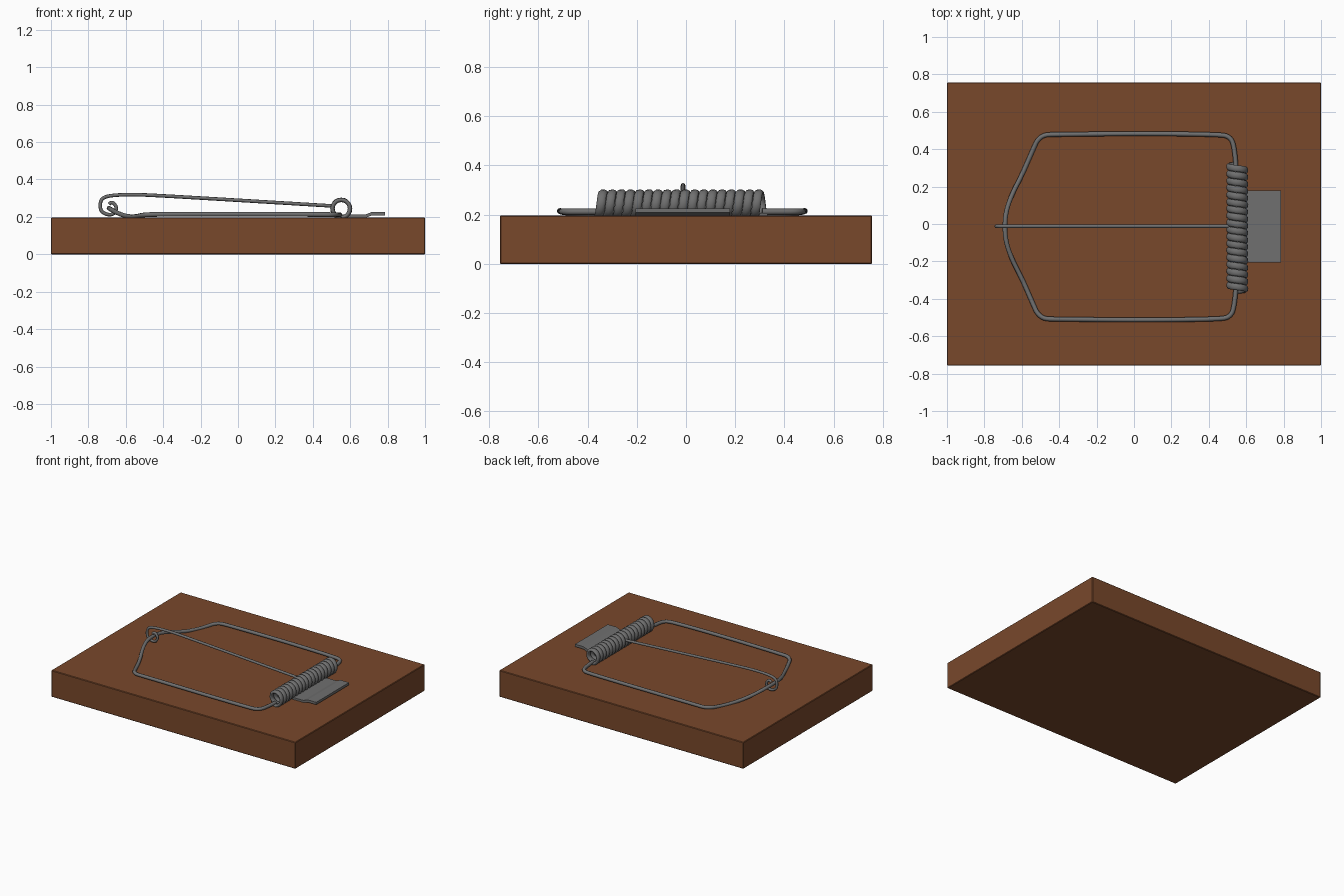
import bpy, bmesh, math

if "Cube" in bpy.data.objects:
    bpy.data.objects.remove(bpy.data.objects["Cube"])

CY = -0.015  # centre line of the metal parts


def material(name, col):
    m = bpy.data.materials.new(name)
    m.diffuse_color = (*col, 1)
    m.use_nodes = True
    m.node_tree.nodes["Principled BSDF"].inputs["Base Color"].default_value = m.diffuse_color
    return m


wood = material("wood", (0.19, 0.065, 0.024))
metal = material("metal", (0.16, 0.16, 0.16))


def wire(name, pts, radius, kind='NURBS', res=6):
    """Round wire along a path, converted to a smooth mesh."""
    cu = bpy.data.curves.new(name, 'CURVE')
    cu.dimensions = '3D'
    cu.bevel_depth = radius
    cu.bevel_resolution = 2
    cu.use_fill_caps = True
    sp = cu.splines.new(kind)
    sp.points.add(len(pts) - 1)
    for p, c in zip(sp.points, pts):
        p.co = (*c, 1)
    if kind == 'NURBS':
        sp.order_u = 3
        sp.use_endpoint_u = True
        sp.resolution_u = res
    ob = bpy.data.objects.new(name, cu)
    bpy.context.collection.objects.link(ob)
    bpy.ops.object.select_all(action='DESELECT')
    ob.select_set(True)
    bpy.context.view_layer.objects.active = ob
    bpy.ops.object.convert(target='MESH')
    ob = bpy.context.object
    bpy.ops.object.shade_smooth_by_angle(angle=math.radians(50))
    ob.data.materials.clear()
    ob.data.materials.append(metal)
    return ob


# Wooden base
bpy.ops.mesh.primitive_cube_add(size=1, location=(0, 0, 0.0985))
base = bpy.context.object
base.name = "wooden_base"
base.scale = (2, 1.514, 0.197)
bpy.ops.object.transform_apply(location=False, rotation=False, scale=True)
bev = base.modifiers.new("soft_edges", 'BEVEL')
bev.width = 0.004
bev.segments = 1
base.data.materials.append(wood)

# Snap frame: half outline, mirrored across the centre line
half = [(0.545, 0.325, 0.212), (0.54, 0.40, 0.212), (0.52, 0.485, 0.212),
        (0.43, 0.494, 0.213), (0.05, 0.499, 0.215), (-0.40, 0.494, 0.214),
        (-0.505, 0.492, 0.212), (-0.55, 0.39, 0.200), (-0.60, 0.275, 0.203),
        (-0.655, 0.17, 0.225), (-0.69, 0.065, 0.247)]
frame = half + [(x, -y, z) for x, y, z in reversed(half)]
wire("snap_frame", [(x, y + CY, z) for x, y, z in frame], 0.0125)

# Coil spring: the wire is stretched along y so the turns touch
turns, steps, stretch = 18, 20, 1.55
length = 0.67 / stretch
coil = []
for i in range(turns * steps + 1):
    a = 2 * math.pi * i / steps
    coil.append((0.047 * math.sin(a), length * (i / (turns * steps) - 0.5),
                 -0.047 * math.cos(a)))
spring = wire("coil_spring", coil, 0.012, 'POLY')
spring.scale.y = stretch
spring.location = (0.552, -0.02, 0.244)

# Hold-down rod with a curled hook around the frame
rod = [(0.512, 0.258), (0.10, 0.283), (-0.42, 0.314), (-0.56, 0.320),
       (-0.68, 0.316), (-0.735, 0.298), (-0.738, 0.235), (-0.705, 0.212),
       (-0.665, 0.212), (-0.645, 0.250), (-0.675, 0.285), (-0.69, 0.268)]
wire("hold_down_rod", [(x, CY + 0.003, z) for x, z in rod], 0.0095)

# Bait plate: bent sheet profile extruded across y
line = [(0.535, 0.203), (0.68, 0.203), (0.715, 0.217), (0.785, 0.217)]
t = 0.009
profile = [(x, z + t) for x, z in line] + [(x, z - t) for x, z in reversed(line)]
bm = bmesh.new()
face = bm.faces.new([bm.verts.new((x, -0.206, z)) for x, z in profile])
ext = bmesh.ops.extrude_face_region(bm, geom=[face])
bmesh.ops.translate(bm, vec=(0, 0.384, 0),
                    verts=[v for v in ext["geom"] if isinstance(v, bmesh.types.BMVert)])
bmesh.ops.recalc_face_normals(bm, faces=bm.faces)
me = bpy.data.meshes.new("bait_plate")
bm.to_mesh(me)
bm.free()
me.materials.append(metal)
bpy.context.collection.objects.link(bpy.data.objects.new("bait_plate", me))
